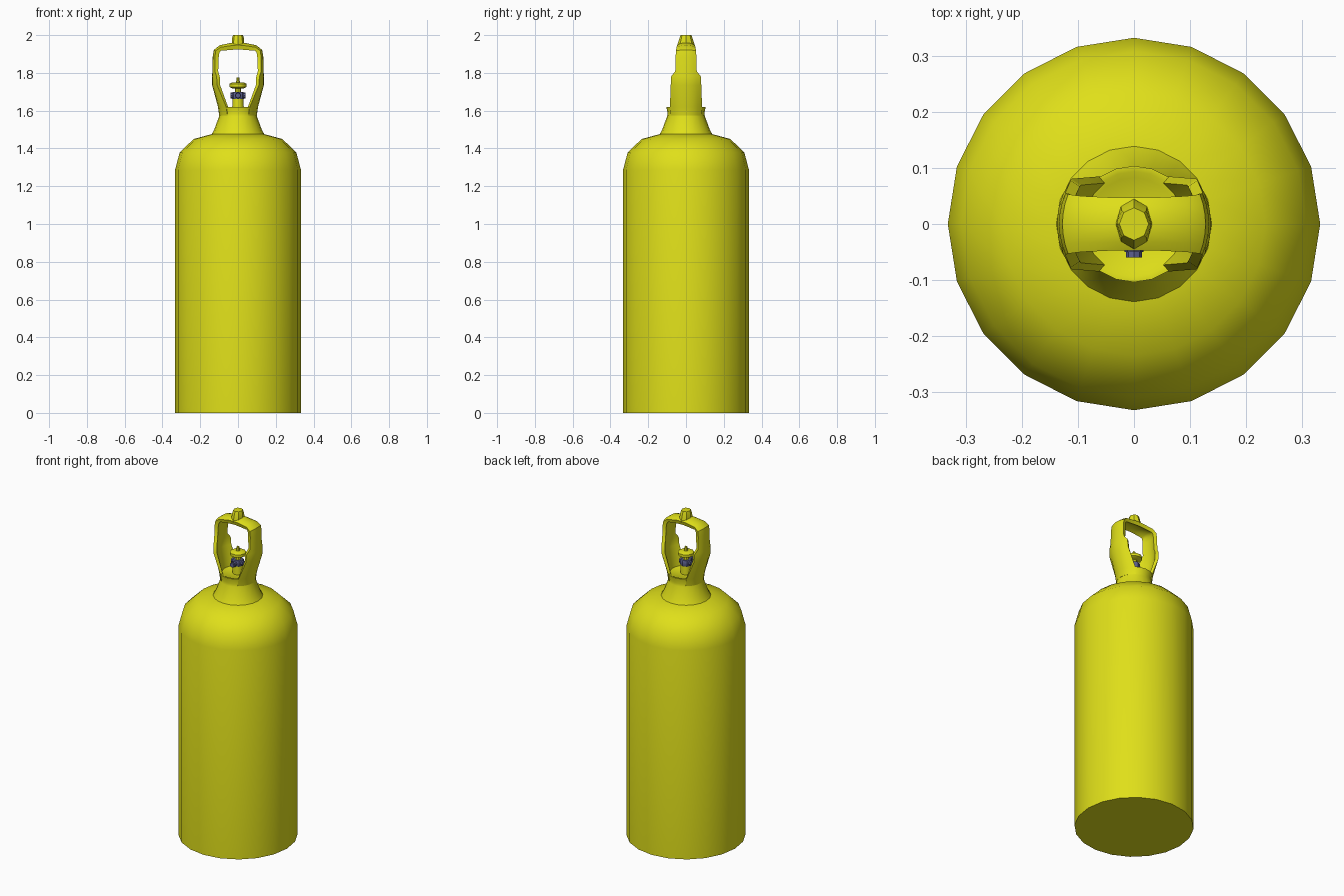
import bpy, bmesh
from math import sin, cos, pi, radians

if "Cube" in bpy.data.objects:
    bpy.data.objects.remove(bpy.data.objects["Cube"])


def material(name, rgb):
    m = bpy.data.materials.new(name)
    m.diffuse_color = (*rgb, 1)
    m.use_nodes = True
    m.node_tree.nodes["Principled BSDF"].inputs["Base Color"].default_value = m.diffuse_color
    return m


YELLOW = material("yellow_paint", (0.74, 0.74, 0.01))
STEEL = material("blue_steel", (0.11, 0.12, 0.28))


def finish(name, bm, mat, angle=40):
    bmesh.ops.remove_doubles(bm, verts=bm.verts, dist=1e-5)
    bmesh.ops.recalc_face_normals(bm, faces=bm.faces)
    me = bpy.data.meshes.new(name)
    bm.to_mesh(me)
    bm.free()
    me.materials.append(mat)
    for p in me.polygons:
        p.use_smooth = True
    me.set_sharp_from_angle(angle=radians(angle))
    ob = bpy.data.objects.new(name, me)
    bpy.context.collection.objects.link(ob)
    return ob


def loft(bm, rings, cap_start=True, cap_end=True):
    loops = [[bm.verts.new(p) for p in ring] for ring in rings]
    n = len(loops[0])
    for a, b in zip(loops, loops[1:]):
        for i in range(n):
            j = (i + 1) % n
            bm.faces.new((a[i], a[j], b[j], b[i]))
    if cap_start:
        bm.faces.new(loops[0])
    if cap_end:
        bm.faces.new(loops[-1])


def lathe(name, profile, sides, mat, angle=40):
    # profile rows: radius x, radius y, height
    bm = bmesh.new()
    loft(bm, [[(rx * cos(2 * pi * i / sides), ry * sin(2 * pi * i / sides), z)
               for i in range(sides)] for rx, ry, z in profile])
    return finish(name, bm, mat, angle)


def turned(name, profile, sides, mat, angle=40):
    return lathe(name, [(r, r, z) for r, z in profile], sides, mat, angle)


# Cylinder body with rounded shoulder
turned("tank_body", [(0.333, 0), (0.333, 1.287), (0.309, 1.378),
                     (0.235, 1.45), (0.138, 1.476), (0.09, 1.48)], 20, YELLOW)

# Flared neck with a rimmed collar
turned("neck_collar", [(0.14, 1.474), (0.127, 1.497), (0.1, 1.57), (0.097, 1.585),
                       (0.104, 1.62), (0.094, 1.62), (0.083, 1.612)], 20, YELLOW)

# Valve guard: one curved leg running up into the top strap, mirrored
# rows: outer x, outer z, inner x, inner z, half width, half arc angle
stations = [
    (0.100, 1.575, 0.085, 1.575, 0.083, 56),
    (0.106, 1.620, 0.090, 1.620, 0.085, 54),
    (0.137, 1.735, 0.117, 1.735, 0.081, 36),
    (0.138, 1.782, 0.118, 1.782, 0.078, 35),
    (0.135, 1.808, 0.116, 1.808, 0.057, 25),
    (0.134, 1.885, 0.112, 1.885, 0.055, 24),
    (0.128, 1.922, 0.107, 1.912, 0.053, 24),
    (0.095, 1.947, 0.092, 1.927, 0.050, 26),
    (0.030, 1.960, 0.030, 1.935, 0.047, 35),
    (0.000, 1.962, 0.000, 1.937, 0.047, 35),
]
SEG = 6
rings = []
for xo, zo, xi, zi, w, deg in stations:
    a = radians(deg)
    rad = w / sin(a)
    d = ((xo - xi) ** 2 + (zo - zi) ** 2) ** 0.5
    nx, nz = (xo - xi) / d, (zo - zi) / d

    def arc(x, z, k):
        pts = []
        for i in range(SEG + 1):
            t = a * (2 * i / SEG - 1)
            sag = k * rad * (1 - cos(t))
            pts.append((x - nx * sag, k * rad * sin(t), z - nz * sag))
        return pts
    rings.append(arc(xo, zo, 1) + arc(xi, zi, 0.86)[::-1])
bm = bmesh.new()
loft(bm, rings, cap_end=False)
guard = finish("valve_guard", bm, YELLOW)
mirror = guard.modifiers.new("mirror", 'MIRROR')
mirror.use_clip = True

# Lifting knob on top of the guard
lathe("lifting_knob", [(0.033, 0.046, 1.94), (0.033, 0.044, 1.955),
                       (0.031, 0.034, 1.985), (0.026, 0.029, 2.0)], 8, YELLOW, 30)

# Valve stem, handwheel and spindle tip
turned("valve_base", [(0.031, 1.605), (0.029, 1.665)], 10, YELLOW)
turned("valve_stem", [(0.017, 1.69), (0.015, 1.73)], 8, YELLOW)
turned("valve_handwheel", [(0.03, 1.718), (0.046, 1.725), (0.046, 1.742),
                           (0.03, 1.75)], 10, YELLOW)
turned("spindle_tip", [(0.011, 1.745), (0.007, 1.775)], 8, YELLOW)

# Steel valve block with a front outlet and side plugs
turned("valve_block", [(0.03, 1.662), (0.033, 1.668), (0.033, 1.692),
                       (0.03, 1.698)], 8, STEEL, 30)
for name, rot, off in (("front_outlet", (pi / 2, 0, 0), (0, 0, 1.68)),
                       ("side_plugs", (0, pi / 2, 0), (0, 0, 1.68))):
    if name == "front_outlet":
        prof = [(0.014, 0.0), (0.014, 0.042), (0.017, 0.044), (0.017, 0.05),
                (0.014, 0.05), (0.014, 0.06)]
    else:
        prof = [(0.015, -0.039), (0.015, 0.039)]
    ob = turned(name, prof, 8, STEEL, 30)
    ob.rotation_euler = rot
    ob.location = off
